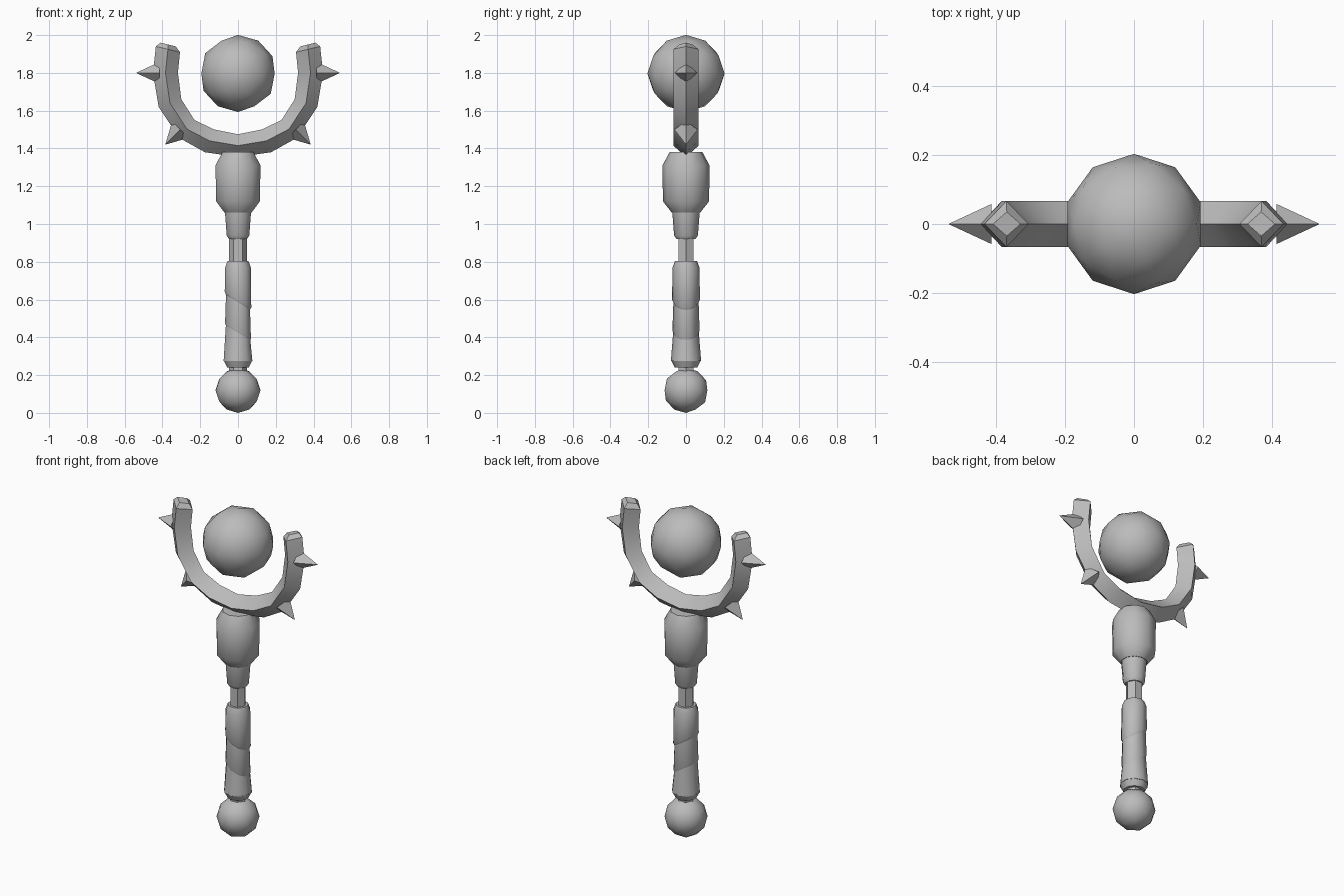
import bpy, bmesh
from math import pi, cos, sin
from mathutils import Vector

if "Cube" in bpy.data.objects:
    bpy.data.objects.remove(bpy.data.objects["Cube"])

grey = bpy.data.materials.new("plain_grey")
grey.use_nodes = True
grey.diffuse_color = (0.5, 0.5, 0.5, 1)
grey.node_tree.nodes["Principled BSDF"].inputs["Base Color"].default_value = (0.5, 0.5, 0.5, 1)


def finish(bm, name, angle):
    bmesh.ops.recalc_face_normals(bm, faces=bm.faces)
    mesh = bpy.data.meshes.new(name)
    bm.to_mesh(mesh)
    bm.free()
    obj = bpy.data.objects.new(name, mesh)
    bpy.context.collection.objects.link(obj)
    mesh.materials.append(grey)
    bpy.ops.object.select_all(action="DESELECT")
    obj.select_set(True)
    bpy.context.view_layer.objects.active = obj
    if angle:
        bpy.ops.object.shade_smooth_by_angle(angle=angle)
    return obj


def loft(name, rings, angle):
    """Skin a list of point rings and cap both ends."""
    bm = bmesh.new()
    loops = [[bm.verts.new(p) for p in ring] for ring in rings]
    n = len(loops[0])
    for a, b in zip(loops, loops[1:]):
        for i in range(n):
            j = (i + 1) % n
            bm.faces.new((a[i], a[j], b[j], b[i]))
    bm.faces.new(loops[0])
    bm.faces.new(loops[-1])
    return finish(bm, name, angle)


def lathe(name, profile, sides, phase=0, angle=pi / 4.5):
    """Turned part; each profile point is radius, height, sideways tilt."""
    rings = []
    for r, z, tilt in profile:
        turns = [phase + 2 * pi * i / sides for i in range(sides)]
        rings.append([(r * cos(t), r * sin(t), z - tilt * r * cos(t)) for t in turns])
    return loft(name, rings, angle)


def ball(name, radius, z, turn=0):
    bm = bmesh.new()
    bmesh.ops.create_icosphere(bm, subdivisions=2, radius=radius)
    obj = finish(bm, name, pi / 3)
    obj.location.z = z
    obj.rotation_euler.z = turn


# Balls at both ends
ball("orb", 0.204, 1.797)
ball("pommel", 0.119, 0.119, pi / 2)

# Shaft and the collar above the pommel
lathe("shaft", [(0.047, 0.2, 0), (0.047, 1.0, 0)], 6, angle=0)
lathe("pommel_collar", [(0.06, 0.24, 0), (0.08, 0.28, 0)], 10, pi / 2)

# Grip of three overlapping wraps with slanted joints
K = 0.6
lathe("grip_lower", [(0.08, 0.275, 0), (0.066, 0.45, K)], 10, pi / 2)
lathe("grip_middle", [(0.064, 0.415, K), (0.072, 0.435, K), (0.066, 0.61, K)], 10, pi / 2)
lathe("grip_upper", [(0.064, 0.58, K), (0.074, 0.6, K), (0.071, 0.77, 0), (0.058, 0.805, 0)], 10, pi / 2)

# Ferrule and head socket
lathe("ferrule", [(0.05, 0.92, 0), (0.063, 0.94, 0), (0.073, 1.07, 0)], 10, pi / 2)
lathe("head_socket", [(0.075, 1.06, 0), (0.122, 1.12, 0), (0.125, 1.31, 0), (0.087, 1.38, 0)], 10, pi / 2)

# Crescent fork with a diamond section: outer edge, inner edge
half = [((0.41, 1.96), (0.33, 1.94), 0.035),
        ((0.435, 1.94), (0.307, 1.91), 0.067),
        ((0.45, 1.8), (0.318, 1.8), 0.067),
        ((0.42, 1.62), (0.30, 1.66), 0.067),
        ((0.31, 1.455), (0.23, 1.55), 0.067),
        ((0.175, 1.38), (0.125, 1.5), 0.067),
        ((0, 1.355), (0, 1.475), 0.067)]
stations = [(1, s) for s in half] + [(-1, s) for s in half[-2::-1]]
rings = []
for side, ((ox, oz), (ix, iz), w) in stations:
    mx, mz = side * (ox + ix) / 2, (oz + iz) / 2
    rings.append([(side * ox, 0, oz), (mx, -w, mz), (side * ix, 0, iz), (mx, w, mz)])
loft("crescent_fork", rings, pi / 6)


# Four-sided spikes, mirrored to both sides
def spike(name, base, tip, radius):
    base, tip = Vector(base), Vector(tip)
    across = (tip - base).cross(Vector((0, 1, 0))).normalized() * radius
    depth = Vector((0, radius, 0))
    bm = bmesh.new()
    ring = [bm.verts.new(base + d) for d in (across, depth, -across, -depth)]
    top = bm.verts.new(tip)
    bm.faces.new(ring)
    for i in range(4):
        bm.faces.new((ring[i], ring[(i + 1) % 4], top))
    finish(bm, name, 0)


for label, s in (("left", 1), ("right", -1)):
    spike("upper_spike_" + label, (s * 0.415, 0, 1.8), (s * 0.54, 0, 1.8), 0.058)
    spike("lower_spike_" + label, (s * 0.305, 0, 1.5), (s * 0.385, 0, 1.42), 0.062)
